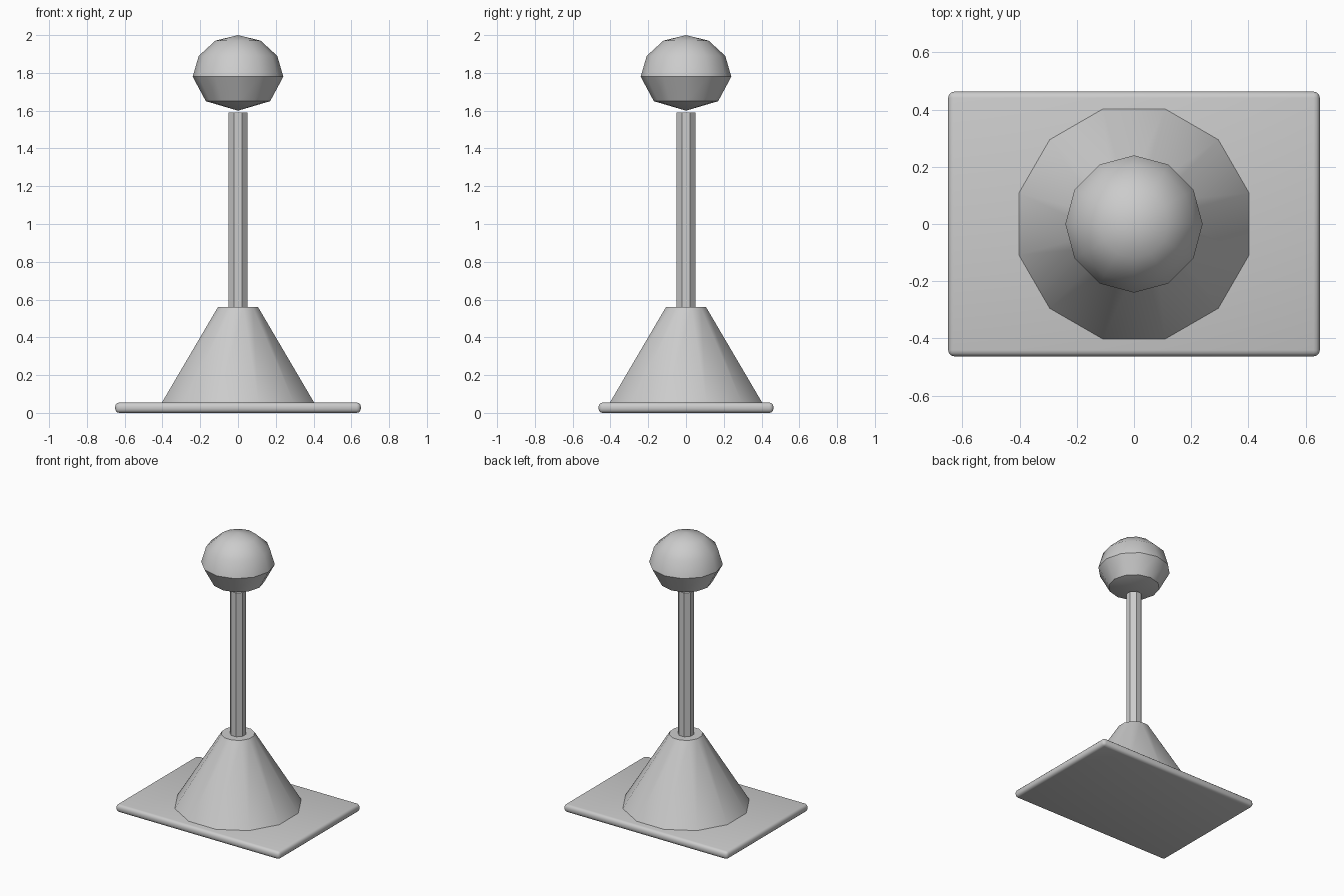
import bpy, bmesh, math

if "Cube" in bpy.data.objects:
    bpy.data.objects.remove(bpy.data.objects["Cube"], do_unlink=True)

GREY = (0.6, 0.6, 0.6, 1)
grey = bpy.data.materials.new("plain_grey")
grey.use_nodes = True
grey.diffuse_color = GREY
grey.node_tree.nodes["Principled BSDF"].inputs["Base Color"].default_value = GREY


def finish(name, bm, angle):
    """Turn a bmesh into a smooth-shaded object with sharp edges kept."""
    bmesh.ops.recalc_face_normals(bm, faces=bm.faces)
    mesh = bpy.data.meshes.new(name)
    bm.to_mesh(mesh)
    bm.free()
    mesh.materials.append(grey)
    obj = bpy.data.objects.new(name, mesh)
    bpy.context.collection.objects.link(obj)
    bpy.ops.object.select_all(action='DESELECT')
    obj.select_set(True)
    bpy.context.view_layer.objects.active = obj
    bpy.ops.object.shade_smooth_by_angle(angle=math.radians(angle))
    return obj


def lathe(name, profile, sides, turn=0.0, angle=35):
    """Revolve (radius, z) points; zero radius is a tip, open ends are capped."""
    bm = bmesh.new()
    rings = []
    for r, z in profile:
        count = sides if r > 0 else 1
        steps = [2 * math.pi * (i + turn) / sides for i in range(count)]
        rings.append([bm.verts.new((r * math.cos(a), r * math.sin(a), z)) for a in steps])
    for low, high in zip(rings, rings[1:]):
        for i in range(sides):
            j = (i + 1) % sides
            corners = [low[i % len(low)], low[j % len(low)],
                       high[j % len(high)], high[i % len(high)]]
            bm.faces.new(list(dict.fromkeys(corners)))
    for ring in (rings[0], rings[-1]):
        if len(ring) > 1:
            bm.faces.new(ring)
    return finish(name, bm, angle)


# Rounded base plate
bm = bmesh.new()
bmesh.ops.create_cube(bm, size=1)
for v in bm.verts:
    v.co = (v.co.x * 1.3, v.co.y * 0.926, (v.co.z + 0.5) * 0.055)
bmesh.ops.bevel(bm, geom=bm.edges[:], offset=0.022, segments=3, profile=0.5,
                affect='EDGES')
finish("base_plate", bm, 35)

# Tapered foot and pole
lathe("cone_foot", [(0.42, 0.05), (0.11, 0.56)], 12, turn=0.5)
lathe("pole", [(0.054, 0.55), (0.054, 1.59)], 8, turn=0.5)

# Domed knob with a faceted underside
R, H, MID = 0.24, 0.22, 1.78
dome = [(R * math.cos(a), MID + H * math.sin(a))
        for a in (0, math.pi / 6, math.pi / 3)]
lathe("knob", [(0, 1.6), (0.17, 1.65)] + dome + [(0, MID + H)], 12)
